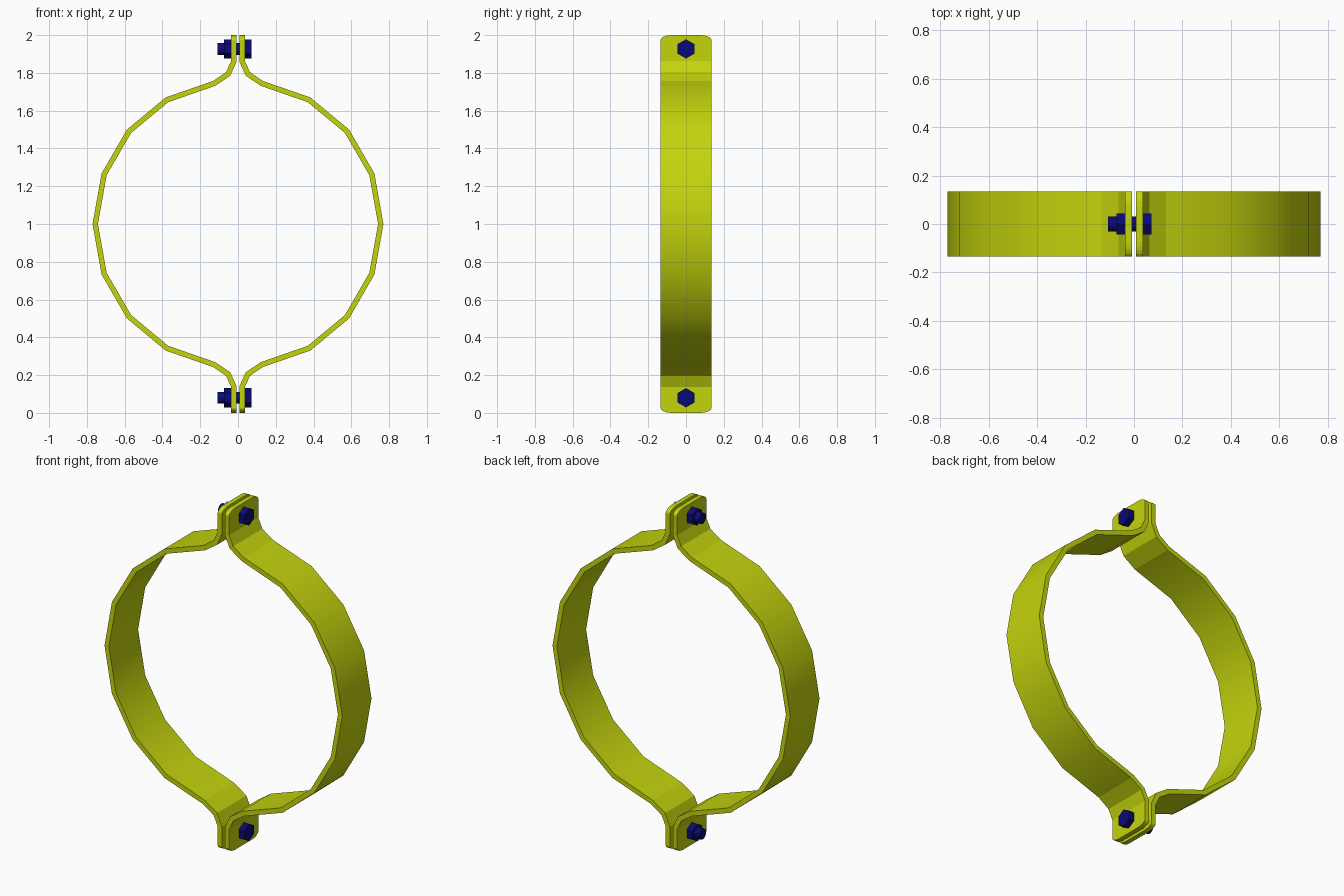
import bpy, bmesh, math

if "Cube" in bpy.data.objects:
    bpy.data.objects.remove(bpy.data.objects["Cube"], do_unlink=True)

HALF_WIDTH = 0.135
THICKNESS = 0.028


def material(name, colour):
    m = bpy.data.materials.new(name)
    m.use_nodes = True
    m.diffuse_color = colour
    bsdf = m.node_tree.nodes["Principled BSDF"]
    bsdf.inputs["Base Color"].default_value = colour
    bsdf.inputs["Roughness"].default_value = 0.6
    return m


yellow = material("yellow_green_paint", (0.55, 0.66, 0.004, 1))
navy = material("navy_steel", (0.003, 0.003, 0.18, 1))


def add_object(name, bm, mat):
    mesh = bpy.data.meshes.new(name)
    bm.to_mesh(mesh)
    bm.free()
    mesh.materials.append(mat)
    ob = bpy.data.objects.new(name, mesh)
    bpy.context.collection.objects.link(ob)
    return ob


# Outer side of one half band, upper quarter, height measured from the middle
quarter = [(0.77, 0), (0.722, 0.268), (0.588, 0.5), (0.383, 0.67),
           (0.132, 0.757), (0.063, 0.804), (0.037, 0.862)]
profile = [(x, -z) for x, z in reversed(quarter[1:])] + quarter


def half_band(name, side):
    bm = bmesh.new()
    rows = [[bm.verts.new((x * side, y, z + 1)) for y in (-HALF_WIDTH, HALF_WIDTH)]
            for x, z in profile]
    for (a, b), (c, d) in zip(rows, rows[1:]):
        bm.faces.new((a, b, d, c))
    # Bolt tabs with softly rounded ends
    for row, end in ((rows[0], -1), (rows[-1], 1)):
        rim = []
        for s in (1, -1):
            arc = []
            for i in range(6):
                t = math.radians(18 * i)
                y = HALF_WIDTH - 0.06 + 0.06 * math.cos(t)
                z = 1 + end * (0.973 + 0.027 * math.sin(t))
                arc.append(bm.verts.new((0.037 * side, s * y, z)))
            rim += arc if s > 0 else arc[::-1]
        face = [row[0], row[1]] + rim
        bm.faces.new(face if end > 0 else face[::-1])
    if side < 0:
        bmesh.ops.reverse_faces(bm, faces=bm.faces[:])
    ob = add_object(name, bm, yellow)

    # Give the sheet its thickness, inwards
    mod = ob.modifiers.new("thickness", "SOLIDIFY")
    mod.thickness = THICKNESS
    mod.offset = -1
    mod.use_even_offset = True
    bpy.context.view_layer.objects.active = ob
    bpy.ops.object.modifier_apply(modifier=mod.name)

    # Smooth along the ring, crisp at the tab bends and rims
    bm = bmesh.new()
    bm.from_mesh(ob.data)
    for f in bm.faces:
        f.smooth = True
    for e in bm.edges:
        on_ring = all(abs(v.co.z - 1) < 0.7 for v in e.verts)
        e.smooth = on_ring and e.calc_face_angle(3) < math.radians(25)
    bm.to_mesh(ob.data)
    bm.free()


half_band("left_half_band", 1)
half_band("right_half_band", -1)


def prism(name, x0, x1, z, radius, sides):
    # Prism along x with a corner pointing up
    bm = bmesh.new()
    bmesh.ops.create_cone(bm, cap_ends=True, segments=sides, radius1=radius,
                          radius2=radius, depth=x1 - x0)
    for v in bm.verts:
        x, y, h = v.co
        v.co = ((x0 + x1) / 2 + h, x, y + z)
    return add_object(name, bm, navy)


# Bolts clamping the tabs
for place, z in (("upper", 1.927), ("lower", 0.08)):
    prism(place + "_bolt_head", 0.036, 0.072, z, 0.051, 6)
    prism(place + "_nut", -0.073, -0.036, z, 0.051, 6)
    shank = prism(place + "_bolt_shank", -0.108, 0.04, z, 0.031, 16)
    bpy.ops.object.select_all(action="DESELECT")
    shank.select_set(True)
    bpy.context.view_layer.objects.active = shank
    bpy.ops.object.shade_smooth_by_angle(angle=math.radians(35))
